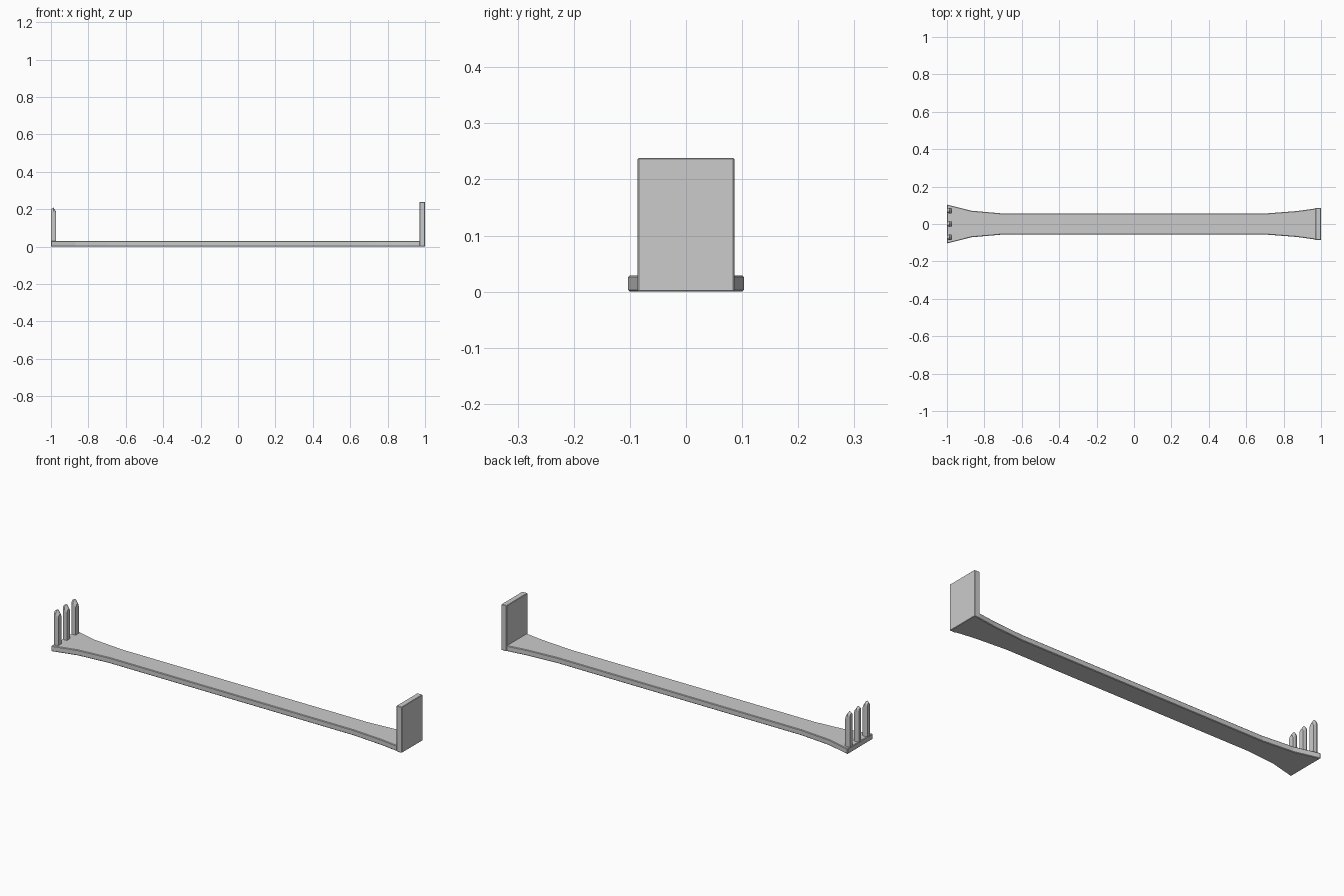
import bpy, bmesh

if "Cube" in bpy.data.objects:
    bpy.data.objects.remove(bpy.data.objects["Cube"])


def make_object(name, bm, bevel=0.0):
    bmesh.ops.recalc_face_normals(bm, faces=bm.faces)
    mesh = bpy.data.meshes.new(name)
    bm.to_mesh(mesh)
    bm.free()
    ob = bpy.data.objects.new(name, mesh)
    bpy.context.collection.objects.link(ob)
    if bevel:
        mod = ob.modifiers.new("edge_bevel", "BEVEL")
        mod.width = bevel
        mod.segments = 1
        mod.limit_method = "ANGLE"
        mod.angle_limit = 0.9
    return ob


def loft(name, rings, bevel=0.0):
    """Skin closed rings of equal length and cap both ends."""
    bm = bmesh.new()
    loops = [[bm.verts.new(p) for p in ring] for ring in rings]
    n = len(loops[0])
    for a, b in zip(loops, loops[1:]):
        for i in range(n):
            j = (i + 1) % n
            bm.faces.new((a[i], a[j], b[j], b[i]))
    bm.faces.new(loops[0][::-1])
    bm.faces.new(loops[-1])
    return make_object(name, bm, bevel)


# Long base bar, flared at both ends (x, half width)
BASE_TOP = 0.029
stations = [(-1, 0.104), (-0.87, 0.071), (-0.7, 0.056),
            (0.7, 0.056), (0.87, 0.069), (0.985, 0.085)]
loft("base_bar", [[(x, -w, 0), (x, w, 0), (x, w, BASE_TOP), (x, -w, BASE_TOP)]
                  for x, w in stations], 0.003)

# Upright end plate
loft("end_plate", [[(x, -0.086, 0), (x, 0.086, 0), (x, 0.086, 0.238), (x, -0.086, 0.238)]
                   for x in (0.97, 1.0)], 0.002)

# Three upright prongs with arched, chamfered tips
ARCH = [(-1, 0), (-0.8, 0.55), (-0.4, 0.9), (0, 1), (0.4, 0.9), (0.8, 0.55), (1, 0)]


def prong_ring(x, y, half, top):
    rise = half * 1.3
    ring = [(x, y + half, 0.02), (x, y - half, 0.02)]
    return ring + [(x, y + u * half, top - rise + v * rise) for u, v in ARCH]


for name, y in (("front", -0.071), ("middle", 0.0), ("back", 0.071)):
    loft("prong_" + name, [prong_ring(-0.999, y, 0.010, 0.201),
                           prong_ring(-0.987, y, 0.015, 0.208),
                           prong_ring(-0.973, y, 0.013, 0.187)])
